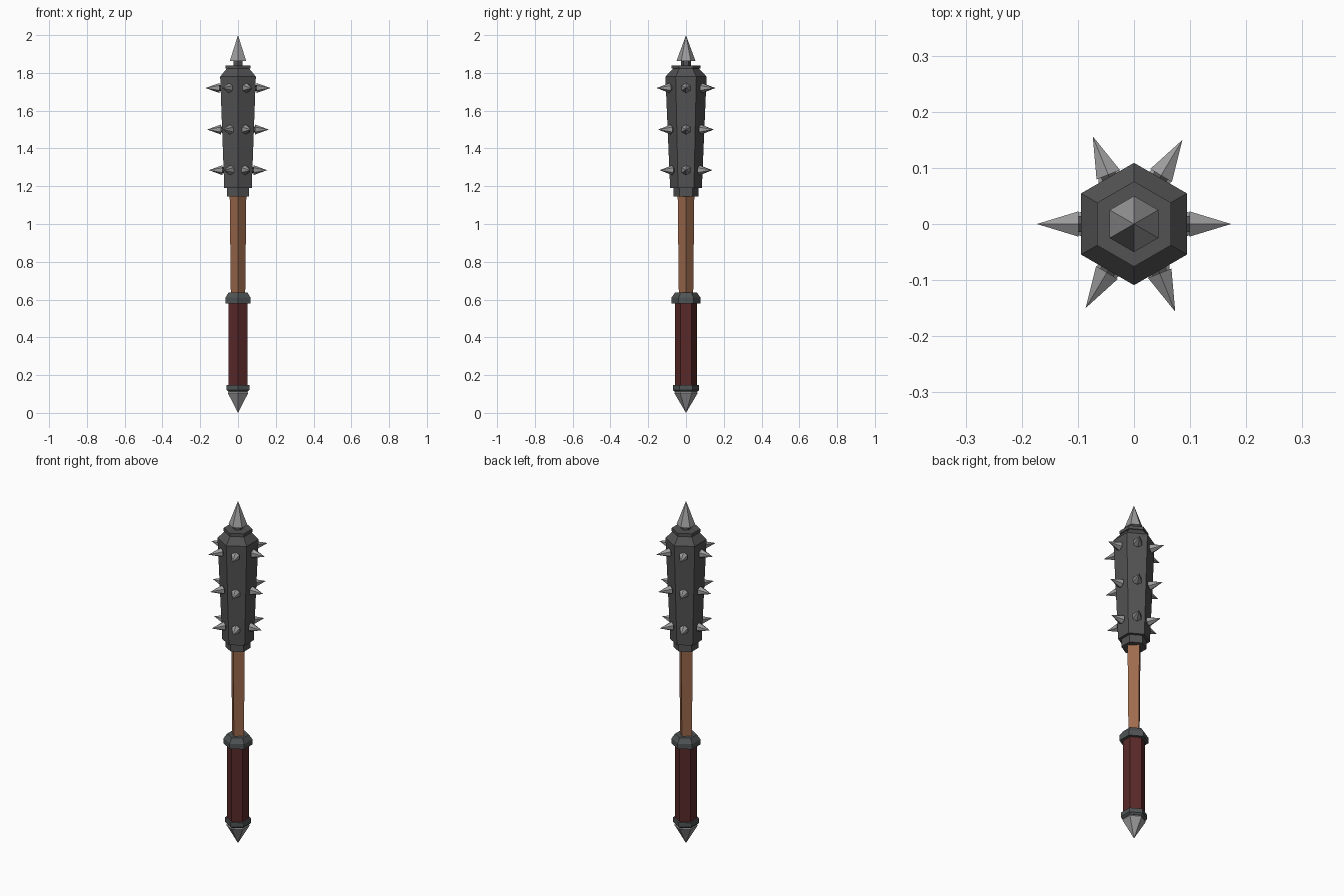
import bpy, bmesh, math
from mathutils import Vector, Matrix

if "Cube" in bpy.data.objects:
    bpy.data.objects.remove(bpy.data.objects["Cube"])


def mat(name, c):
    m = bpy.data.materials.new(name)
    m.diffuse_color = (*c, 1)
    m.use_nodes = True
    m.node_tree.nodes["Principled BSDF"].inputs["Base Color"].default_value = m.diffuse_color
    return m


DARK = mat("dark iron", (0.085, 0.085, 0.085))
TRIM = mat("trim iron", (0.078, 0.088, 0.088))
STEEL = mat("pale steel", (0.33, 0.33, 0.33))
WOOD = mat("wood", (0.34, 0.145, 0.075))
LEATHER = mat("red leather", (0.1, 0.022, 0.022))


def lathe(bm, profile, sides, matrix=Matrix()):
    """Revolve (radius, height) points; a zero radius makes a point."""
    rings = []
    for r, z in profile:
        n = sides if r > 0 else 1
        rings.append([bm.verts.new(matrix @ Vector((
            r * math.cos(math.pi / 2 + math.tau * i / sides),
            r * math.sin(math.pi / 2 + math.tau * i / sides), z))) for i in range(n)])
    for a, b in zip(rings, rings[1:]):
        for i in range(sides):
            j = (i + 1) % sides
            if len(b) == 1:
                bm.faces.new((a[i], a[j], b[0]))
            elif len(a) == 1:
                bm.faces.new((a[0], b[j], b[i]))
            else:
                bm.faces.new((a[i], a[j], b[j], b[i]))
    for ring in (rings[0], rings[-1]):
        if len(ring) > 1:
            bm.faces.new(ring)


def finish(bm, name, material):
    bmesh.ops.recalc_face_normals(bm, faces=bm.faces)
    me = bpy.data.meshes.new(name)
    bm.to_mesh(me)
    bm.free()
    me.materials.append(material)
    ob = bpy.data.objects.new(name, me)
    bpy.context.collection.objects.link(ob)


def part(name, profile, material, sides=6):
    bm = bmesh.new()
    lathe(bm, profile, sides)
    finish(bm, name, material)


# Handle, from the bottom up
part("pommel_spike", [(0, 0), (0.062, 0.105), (0.05, 0.125)], STEEL)
part("pommel_collar", [(0.06, 0.112), (0.07, 0.122), (0.07, 0.147)], TRIM)
part("grip", [(0.059, 0.14), (0.059, 0.59)], LEATHER)
part("guard_ring", [(0.077, 0.58), (0.077, 0.61), (0.058, 0.637)], TRIM)
part("shaft", [(0.038, 0.62), (0.044, 1.16)], WOOD, 4)

# Head with its collar, shoulder and cap
part("head_collar", [(0.067, 1.145), (0.067, 1.2)], DARK)
part("head", [(0.084, 1.19), (0.109, 1.78), (0.066, 1.826)], DARK)
part("head_cap", [(0.076, 1.822), (0.076, 1.84)], DARK)
part("tip_neck", [(0.026, 1.835), (0.026, 1.87)], DARK)
part("tip_spike", [(0.05, 1.863), (0, 2.0)], STEEL)

# Three rows of side spikes, one per face; some lean slightly sideways
bm_spike, bm_neck = bmesh.new(), bmesh.new()
for z, face_r, tip_r in ((1.72, 0.092, 0.173), (1.5, 0.084, 0.163), (1.285, 0.076, 0.154)):
    for base_deg, aim_deg in ((0, 0), (61, 59), (118, 112)):
        for turn in (0, 180):
            b, a = math.radians(base_deg + turn), math.radians(aim_deg + turn)
            aim = Vector((math.cos(a), math.sin(a), 0))
            base = Vector((face_r * math.cos(b), face_r * math.sin(b), z))
            m = Matrix.Translation(base) @ aim.to_track_quat('Z', 'Y').to_matrix().to_4x4()
            lathe(bm_neck, [(0.016, -0.012), (0.016, 0.01)], 6, m)
            lathe(bm_spike, [(0.026, 0.007), (0, tip_r - face_r)], 6, m)
finish(bm_spike, "side_spikes", STEEL)
finish(bm_neck, "side_spike_necks", DARK)
